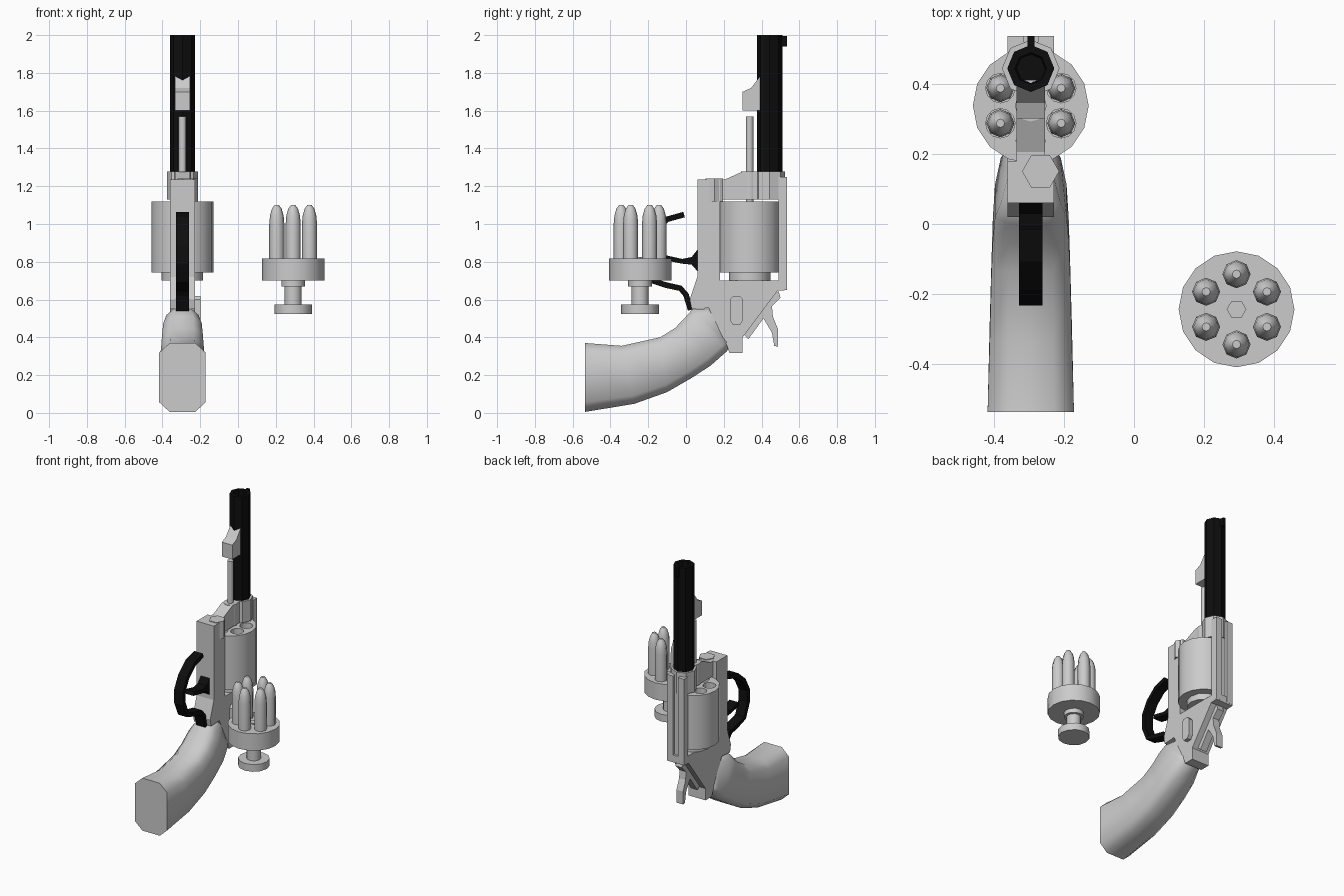
import bpy, bmesh, math
from mathutils import Vector

if "Cube" in bpy.data.objects:
    bpy.data.objects.remove(bpy.data.objects["Cube"])

GX, LX, LY = -0.294, 0.292, -0.243   # gun centre, loader centre
CY, BY = 0.337, 0.443                # cylinder axis, barrel axis


def material(name, value):
    m = bpy.data.materials.new(name)
    m.use_nodes = True
    color = (value, value, value, 1)
    m.diffuse_color = color
    bsdf = next(n for n in m.node_tree.nodes if n.type == "BSDF_PRINCIPLED")
    bsdf.inputs["Base Color"].default_value = color
    return m


STEEL = material("light_grey", 0.6)
BLACK = material("black", 0.004)


def loft(name, rings, mat=STEEL, smooth=None):
    """Skin a list of equal-length rings and cap both ends."""
    bm = bmesh.new()
    vr = [[bm.verts.new(p) for p in ring] for ring in rings]
    n = len(rings[0])
    for a, b in zip(vr, vr[1:]):
        for i in range(n):
            j = (i + 1) % n
            bm.faces.new((a[i], a[j], b[j], b[i]))
    bm.faces.new(vr[0][::-1])
    bm.faces.new(vr[-1])
    bmesh.ops.recalc_face_normals(bm, faces=bm.faces[:])
    me = bpy.data.meshes.new(name)
    bm.to_mesh(me)
    bm.free()
    me.materials.append(mat)
    ob = bpy.data.objects.new(name, me)
    bpy.context.collection.objects.link(ob)
    if smooth:
        bpy.ops.object.select_all(action="DESELECT")
        ob.select_set(True)
        bpy.context.view_layer.objects.active = ob
        bpy.ops.object.shade_smooth_by_angle(angle=math.radians(smooth))
    return ob


def prism(name, outline, half, x=GX, mat=STEEL):
    """Side outline in (y, z), extruded across x."""
    return loft(name, [[(x + s * half, y, z) for y, z in outline] for s in (-1, 1)], mat)


def box(name, y0, y1, z0, z1, half, x=GX, mat=STEEL):
    return prism(name, [(y0, z0), (y1, z0), (y1, z1), (y0, z1)], half, x, mat)


def lathe(name, profile, x, y, sides=16, mat=STEEL, smooth=None):
    """Profile in (radius, z), turned about a vertical axis."""
    turn = [2 * math.pi * i / sides for i in range(sides)]
    return loft(name, [[(x + r * math.cos(a), y + r * math.sin(a), z) for a in turn]
                       for r, z in profile], mat, smooth)


def ribbon(name, path, thick, half, mat):
    """Bent strip following a side path."""
    pts = [Vector(p) for p in path]
    left, right = [], []
    for i, p in enumerate(pts):
        d = (pts[min(i + 1, len(pts) - 1)] - pts[max(i - 1, 0)]).normalized()
        n = Vector((-d.y, d.x)) * thick / 2
        left.append(p + n)
        right.append(p - n)
    return prism(name, left + right[::-1], half, GX, mat)


def ring_of_six(x, y, r=0.1):
    for i in range(6):
        a = math.radians(30 + 60 * i)
        yield i + 1, x + r * math.cos(a), y + r * math.sin(a)


def cartridge(name, x, y, z0, z1):
    lathe(name, [(0.04, z0), (0.04, z1 - 0.10), (0.036, z1 - 0.055),
                 (0.026, z1 - 0.02), (0.012, z1)], x, y, 8, smooth=50)


# Barrel with bore, front sight and lug
lathe("barrel", [(0.067, 1.25), (0.067, 2.0), (0.045, 2.0), (0.04, 1.7)], GX, BY, 8, BLACK)
box("front_sight", 0.49, 0.536, 1.94, 1.995, 0.01, mat=BLACK)
prism("barrel_lug", [(0.30, 1.6), (0.30, 1.70), (0.345, 1.72), (0.39, 1.78),
                     (0.41, 1.78), (0.41, 1.6)], 0.04)
lathe("ejector_rod", [(0.02, 1.1), (0.02, 1.57)], GX, CY, 8, smooth=50)

# Frame
prism("frame", [(0.06, 1.235), (0.18, 1.235), (0.18, 0.70), (0.535, 0.70), (0.535, 0.65),
                (0.485, 0.647), (0.30, 0.40), (0.30, 0.318), (0.23, 0.318), (0.215, 0.36),
                (0.12, 0.555), (0.03, 0.55), (0.02, 0.60), (0.06, 0.72)], 0.066)
prism("frame_bridge", [(0.17, 1.13), (0.17, 1.235), (0.205, 1.235), (0.30, 1.278),
                       (0.44, 1.278), (0.44, 1.13)], 0.04)
lathe("barrel_shroud", [(0.082, 1.13), (0.082, 1.278)], GX, BY, 8)
lathe("crane_hub", [(0.045, 1.13), (0.045, 1.278)], GX, CY, 12, smooth=40)
lathe("crane_hinge", [(0.053, 1.12), (0.053, 1.24)], GX + 0.028, 0.15, 6)
box("top_strap", 0.49, 0.518, 0.66, 1.25, 0.066)
for side, s in (("left", 1), ("right", -1)):
    box(f"strap_rail_{side}", 0.51, 0.536, 0.66, 1.25, 0.023, GX + s * 0.043)

# Cylinder with drilled chambers
drum = lathe("cylinder", [(0.165, 0.742), (0.165, 1.119)], GX, CY, 16, smooth=40)
for i, x, y in ring_of_six(GX, CY):
    cutter = lathe("chamber_cutter", [(0.042, 0.98), (0.042, 1.2)], x, y, 12)
    cutter.hide_render = True
    mod = drum.modifiers.new("chamber", "BOOLEAN")
    mod.object, mod.operation, mod.solver = cutter, "DIFFERENCE", "EXACT"
    bpy.context.view_layer.objects.active = drum
    bpy.ops.object.modifier_apply(modifier=mod.name)
    bpy.data.objects.remove(cutter)
    cartridge(f"chambered_round_{i}", x, y, 0.97, 1.095)
lathe("cylinder_ratchet", [(0.11, 0.70), (0.11, 0.745)], GX, CY, 12, smooth=40)

# Cylinder latch on the left side
prism("cylinder_latch", [(0.25, 0.465), (0.285, 0.465), (0.302, 0.49), (0.302, 0.60),
                         (0.285, 0.62), (0.25, 0.62), (0.233, 0.60), (0.233, 0.49)],
      0.02, GX + 0.075)

# Hammer
prism("hammer", [(0.42, 0.60), (0.49, 0.645), (0.50, 0.61), (0.455, 0.565), (0.46, 0.51),
                 (0.488, 0.44), (0.488, 0.35), (0.467, 0.355), (0.455, 0.425),
                 (0.41, 0.50), (0.33, 0.39), (0.30, 0.42)], 0.025)

# Trigger and guard
ribbon("trigger_guard", [(-0.01, 1.05), (-0.10, 1.025), (-0.175, 0.96), (-0.218, 0.88),
                         (-0.218, 0.79), (-0.18, 0.70), (-0.10, 0.675), (-0.03, 0.66),
                         (0.0, 0.625), (0.025, 0.545)], 0.03, 0.034, BLACK)
prism("trigger", [(0.065, 0.87), (0.03, 0.825), (-0.02, 0.815), (-0.11, 0.835), (-0.12, 0.81),
                  (-0.02, 0.79), (0.03, 0.785), (0.065, 0.745)], 0.034, GX, BLACK)

# Grip: chamfered sections from butt to frame, as (upper, lower, half width)
sections = [((-0.536, 0.37), (-0.536, 0.005), 0.123), ((-0.34, 0.355), (-0.274, 0.048), 0.117),
            ((-0.137, 0.40), (-0.10, 0.11), 0.112), ((-0.057, 0.45), (0.03, 0.185), 0.108),
            ((0.0, 0.51), (0.13, 0.25), 0.102), ((0.035, 0.55), (0.215, 0.325), 0.085),
            ((0.13, 0.552), (0.235, 0.35), 0.062)]
rings = []
for up, low, w in sections:
    up, low = Vector(up), Vector(low)
    ring = []
    for t, k in ((0, 0.55), (0.14, 1), (0.86, 1), (1, 0.55)):
        p = up.lerp(low, t)
        ring.append((GX + k * w, p.x, p.y))
    ring += [(2 * GX - x, y, z) for x, y, z in reversed(ring)]
    rings.append(ring)
loft("grip", rings, smooth=60)

# Speed loader
lathe("loader_disc", [(0.165, 0.70), (0.165, 0.817)], LX, LY, 16, smooth=40)
lathe("loader_hex", [(0.028, 0.81), (0.028, 0.825)], LX, LY, 6)
lathe("loader_collar", [(0.063, 0.67), (0.063, 0.705)], LX, LY, 12, smooth=40)
lathe("loader_neck", [(0.045, 0.56), (0.045, 0.68)], LX, LY, 12, smooth=40)
lathe("loader_knob", [(0.1, 0.523), (0.1, 0.573)], LX, LY, 12, smooth=40)
for i, x, y in ring_of_six(LX, LY):
    cartridge(f"loader_round_{i}", x, y, 0.81, 1.10)
